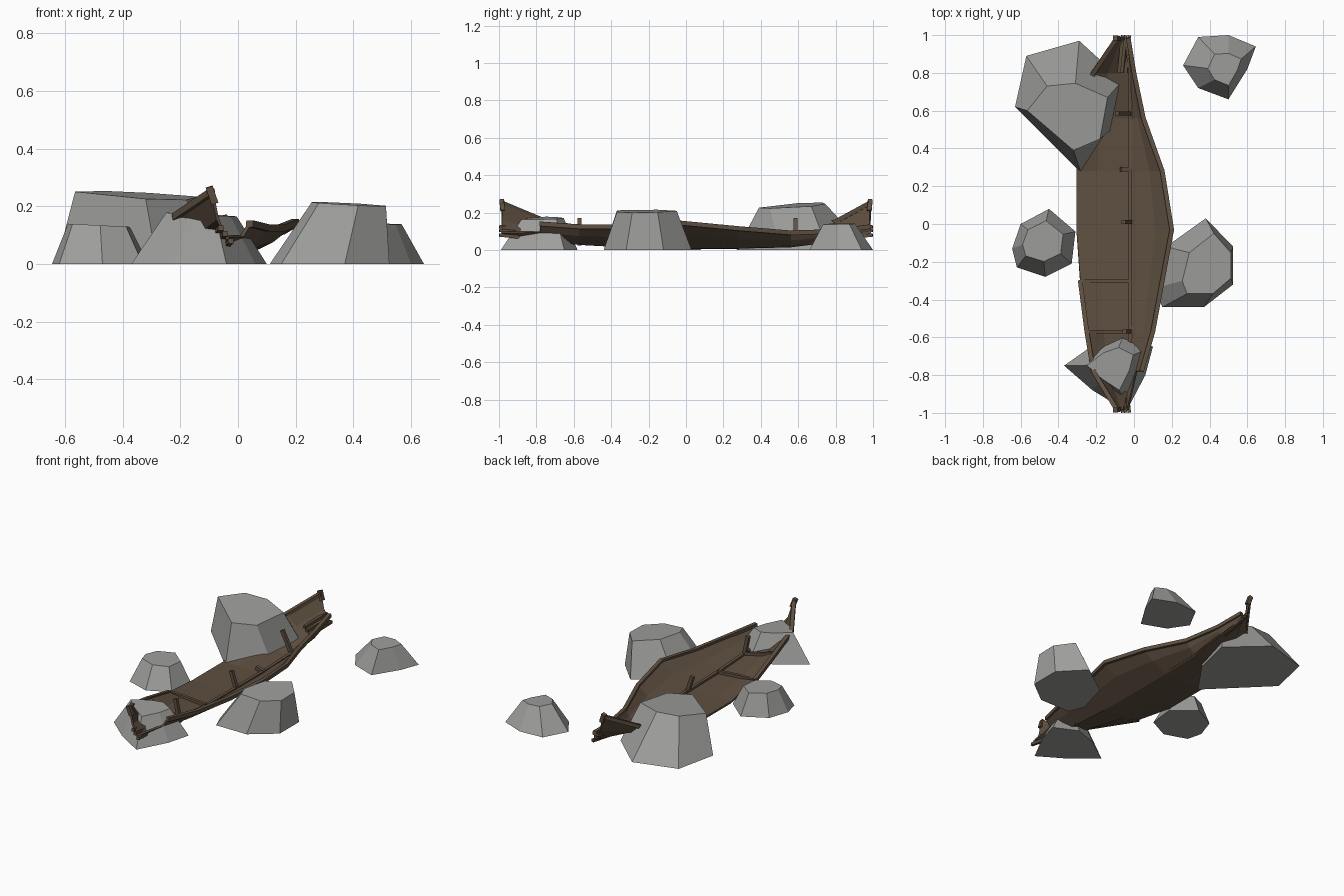
import bpy, bmesh
from mathutils import Vector

if "Cube" in bpy.data.objects:
    bpy.data.objects.remove(bpy.data.objects["Cube"])


def material(name, color):
    m = bpy.data.materials.new(name)
    m.diffuse_color = (*color, 1)
    m.use_nodes = True
    m.node_tree.nodes["Principled BSDF"].inputs["Base Color"].default_value = m.diffuse_color
    return m


wood = material("weathered_wood", (0.115, 0.080, 0.053))
stone = material("grey_stone", (0.34, 0.34, 0.33))


def add_mesh(name, bm, mat):
    bmesh.ops.recalc_face_normals(bm, faces=bm.faces)
    me = bpy.data.meshes.new(name)
    bm.to_mesh(me)
    bm.free()
    ob = bpy.data.objects.new(name, me)
    bpy.context.collection.objects.link(ob)
    me.materials.append(mat)
    return ob


def beam(name, points, w=0.022, h=0.022):
    """Square timber swept along a path."""
    pts = [Vector(p) for p in points]
    bm = bmesh.new()
    rings = []
    for i, p in enumerate(pts):
        d = (pts[min(i + 1, len(pts) - 1)] - pts[max(i - 1, 0)]).normalized()
        ref = Vector((0, 0, 1)) if abs(d.z) < 0.7 else Vector((0, 1, 0))
        s = d.cross(ref).normalized()
        u = s.cross(d)
        rings.append([bm.verts.new(p + s * a * w / 2 + u * b * h / 2)
                      for a, b in ((-1, -1), (1, -1), (1, 1), (-1, 1))])
    for r, q in zip(rings, rings[1:]):
        for k in range(4):
            bm.faces.new((r[k], r[(k + 1) % 4], q[(k + 1) % 4], q[k]))
    bm.faces.new(rings[0])
    bm.faces.new(rings[-1])
    return add_mesh(name, bm, wood)


# Hull stations: y, left rim x z, keel x z, right rim x z (left side sunk amidships)
stations = [
    (-.985, -.09, .25, -.04, .09, -.03, .10),
    (-.78, -.215, .165, -.03, .055, .04, .14),
    (-.57, -.25, .115, -.02, .033, .10, .125),
    (-.30, -.285, .045, -.02, .018, .15, .125),
    (-.03, -.305, .012, -.02, .014, .20, .145),
    (.28, -.305, .012, -.02, .014, .15, .115),
    (.56, -.27, .06, -.02, .02, .05, .092),
    (.80, -.215, .15, -.02, .05, 0, .10),
    (.985, -.09, .25, -.04, .09, -.03, .125),
]


def chine(y, kx, kz, x, z, f=.42):
    return (kx + .62 * (x - kx), y, kz + f * (z - kz))


# Hull shell: rim, chine, keel, chine, rim; right strake broken off at the bow
bm = bmesh.new()
rows = []
for y, lx, lz, kx, kz, rx, rz in stations:
    rows.append([bm.verts.new(c) for c in (
        (lx, y, lz), chine(y, kx, kz, lx, lz), (kx, y, kz),
        chine(y, kx, kz, rx, rz, .5), (rx, y, rz))])
for i, (a, b) in enumerate(zip(rows, rows[1:])):
    for k in range(4):
        if i == 0 and k == 3:
            continue
        bm.faces.new((a[k], a[k + 1], b[k + 1], b[k]))
hull = add_mesh("hull", bm, wood)
mod = hull.modifiers.new("thickness", 'SOLIDIFY')
mod.thickness = 0.012
mod.offset = 0

# Rails (left one broken away amidships) and keelson
left = [(s[1], s[0], s[2]) for s in stations]
right = [(s[5], s[0], s[6]) for s in stations]
keel = [(s[3], s[0], s[4] + .01) for s in stations]
beam("left_front_rail", left[:4], .024, .024)
beam("left_back_rail", left[6:], .024, .024)
beam("right_rail", right[1:], .024, .024)
beam("keelson", keel[1:], .02, .02)

# Broken stringer ends at bow and stern
for tag, s in (("bow", -1), ("stern", 1)):
    for i, (x, z) in enumerate(((-.06, .125), (-.045, .105), (-.025, .08))):
        beam(f"{tag}_stringer_{i}", [(x - .02, s * .80, z - .02), (x, s * .998, z)], .018, .018)
    # Short stub of the leaning post, at the rim
    beam(tag + "_post_stub", [(-.08, s * .98, .21), (-.10, s * .985, .268)], .025, .025)

# Broken upright ribs
for i, (y, x, z) in enumerate(((.585, -.09, .165), (.29, -.07, .04), (.01, -.055, .13), (-.57, -.05, .17))):
    beam(f"broken_rib_{i}", [(-.02, y, .025), (x, y, z)])

# Whole ribs across the left side
for i, n in enumerate((2, 3)):
    y, lx, lz, kx, kz = stations[n][:5]
    c = Vector(chine(y, kx, kz, lx, lz)) + Vector((0, 0, .014))
    beam(f"left_rib_{i}", [(kx, y, kz + .015), c, (lx, y, lz)], .02, .02)


def rock(name, outline, top, scale, h, tilt, crown=None):
    """Faceted boulder: base outline tapering to a smaller sloping top."""
    n = len(outline)
    base = [Vector(p) for p in outline]
    c = sum(base, Vector((0, 0))) / n
    bm = bmesh.new()
    low = [bm.verts.new((p.x, p.y, 0)) for p in base]
    high = []
    for k, p in enumerate(base):
        dx, dy = (p.x - c.x) * scale[0], (p.y - c.y) * scale[1]
        if crown:
            dx, dy = crown[k][0] - top[0], crown[k][1] - top[1]
        high.append(bm.verts.new((top[0] + dx, top[1] + dy, h + tilt[0] * dx + tilt[1] * dy)))
    for k in range(n):
        j = (k + 1) % n
        bm.faces.new((low[k], low[j], high[j], high[k]))
    bm.faces.new(low)
    bm.faces.new(high)
    return add_mesh(name, bm, stone)


# Boulders around the wreck
rock("large_rock", [(-.63, .62), (-.57, .89), (-.29, .97), (-.06, .76), (-.12, .50), (-.28, .27)],
     (-.345, .60), (1, 1), .24, (-.05, .06),
     [(-.565, .60), (-.46, .73), (-.31, .745), (-.14, .67), (-.18, .45), (-.32, .39)])
rock("right_rock", [(.11, -.34), (.17, -.12), (.38, .03), (.525, -.12), (.525, -.32), (.37, -.44), (.15, -.44)],
     (.385, -.24), (.62, .68), .208, (-.06, .02))
rock("left_rock", [(-.645, -.13), (-.60, 0), (-.45, .08), (-.31, -.04), (-.33, -.21), (-.47, -.28), (-.62, -.23)],
     (-.49, -.10), (.64, .6), .135, (-.05, 0))
rock("back_rock", [(.26, .84), (.34, .99), (.50, 1.0), (.645, .94), (.60, .82), (.50, .66), (.34, .72)],
     (.48, .83), (.46, .5), .14, (-.03, .02))
rock("front_rock", [(-.37, -.75), (-.20, -.63), (-.05, -.58), (.10, -.65), (.06, -.80), (-.04, -.99), (-.22, -.88)],
     (-.11, -.75), (.52, .55), .17, (-.06, .03))
